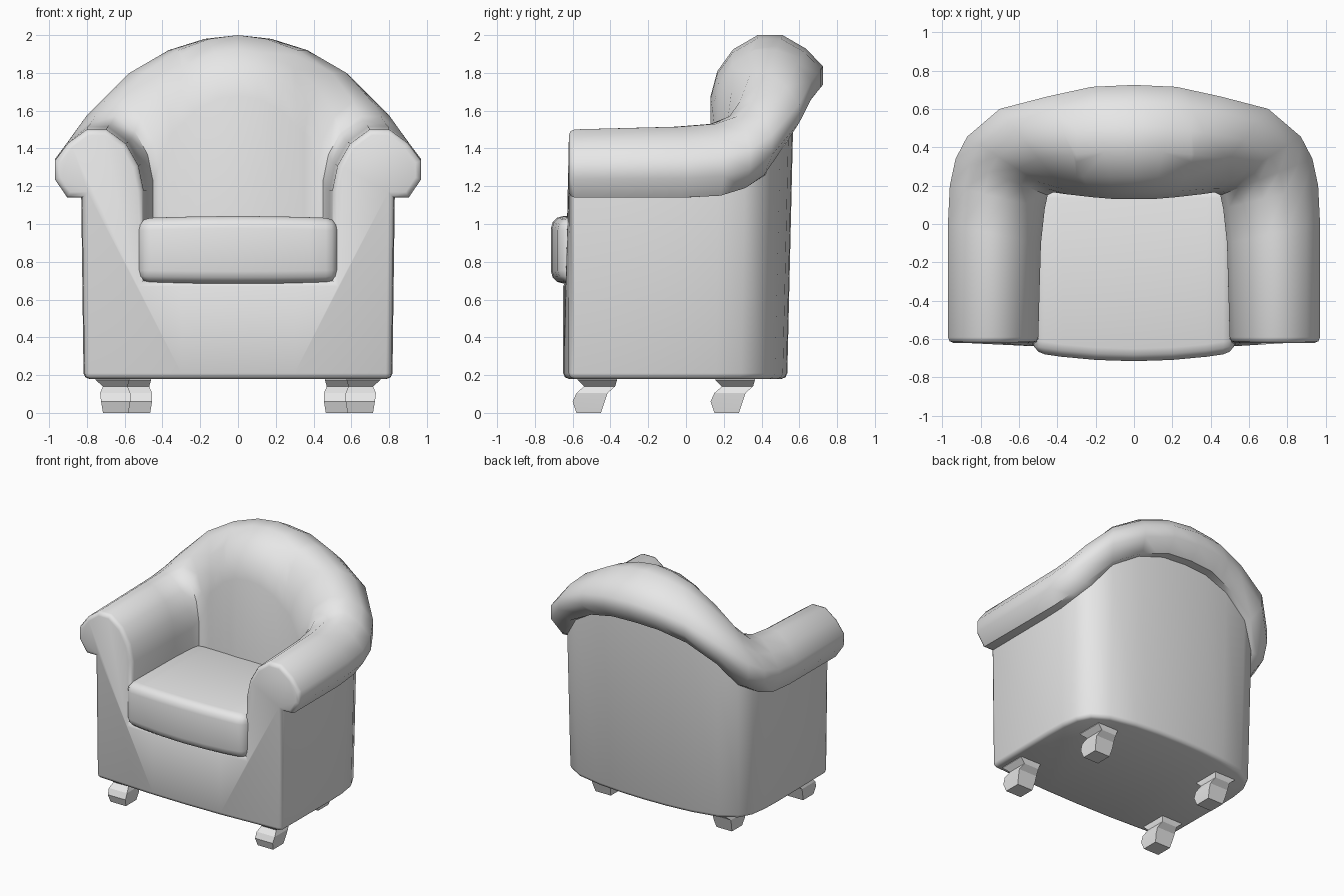
import bpy, bmesh
from mathutils import Vector

cube = bpy.data.objects.get("Cube")
if cube:
    bpy.data.objects.remove(cube, do_unlink=True)

fabric = bpy.data.materials.new("light_grey")
fabric.use_nodes = True
GREY = (0.8, 0.8, 0.8, 1)
fabric.diffuse_color = GREY
fabric.node_tree.nodes["Principled BSDF"].inputs["Base Color"].default_value = GREY


def finish(bm, name, angle):
    """Turn a bmesh into a shaded object with the grey material."""
    bmesh.ops.recalc_face_normals(bm, faces=bm.faces[:])
    mesh = bpy.data.meshes.new(name)
    bm.to_mesh(mesh)
    bm.free()
    mesh.materials.append(fabric)
    obj = bpy.data.objects.new(name, mesh)
    bpy.context.collection.objects.link(obj)
    bpy.ops.object.select_all(action='DESELECT')
    obj.select_set(True)
    bpy.context.view_layer.objects.active = obj
    bpy.ops.object.shade_smooth_by_angle(angle=angle)
    return obj


def loft(bm, rings, closed):
    """Bridge neighbouring rings of vertices with quads."""
    for a, b in zip(rings, rings[1:]):
        n = len(a)
        for i in range(n if closed else n - 1):
            j = (i + 1) % n
            bm.faces.new((a[i], a[j], b[j], b[i]))


def slice_x(bm, positions):
    """Add cross cuts so that a flat side can be bowed."""
    for x in positions:
        bmesh.ops.bisect_plane(bm, geom=bm.verts[:] + bm.edges[:] + bm.faces[:],
                               plane_co=(x, 0, 0), plane_no=(1, 0, 0), dist=0.0001)


# Body: one rolled section swept round the arms and back
DECK, BASE, FRONT = 0.7, 0.18, -0.62
ROLL = [(0, 0.1), (0.06, 0.47), (0.2, 0.79), (0.42, 1), (0.64, 1),
        (0.85, 0.8), (1, 0.54), (1, 0.27), (0.86, 0)]
# Stations: inner point, outer roll point, wall point, top and underside heights
STATIONS = [
    ((0.5, FRONT), (0.97, FRONT), (0.825, FRONT), 1.5, 1.14),
    ((0.485, -0.1), (0.97, 0), (0.83, 0), 1.515, 1.14),
    ((0.465, 0.08), (0.96, 0.2), (0.825, 0.17), 1.53, 1.15),
    ((0.45, 0.15), (0.93, 0.34), (0.805, 0.31), 1.57, 1.19),
    ((0.42, 0.165), (0.87, 0.455), (0.75, 0.42), 1.65, 1.26),
    ((0.35, 0.155), (0.7, 0.6), (0.62, 0.5), 1.8, 1.44),
    ((0.22, 0.14), (0.45, 0.665), (0.41, 0.545), 1.92, 1.57),
    ((0.1, 0.13), (0.22, 0.715), (0.2, 0.565), 1.98, 1.63),
    ((0, 0.13), (0, 0.725), (0, 0.57), 2.0, 1.64),
]


def section(inner, outer, wall, top, under):
    a, b = Vector(inner), Vector(outer)
    pts = [(*a, DECK)]
    for u, v in ROLL:
        pts.append((*a.lerp(b, u), under + (top - under) * v))
    pts.append((*wall, under))
    taper = 0.94 if wall[1] > 0 else 1
    pts.append((wall[0] * 0.985, wall[1] * taper, BASE))
    return pts


half = [section(*s) for s in STATIONS]
other = [[(-x, y, z) for x, y, z in ring] for ring in reversed(half[:-1])]
bm = bmesh.new()
rings = [[bm.verts.new(p) for p in ring] for ring in half + other]
loft(bm, rings, False)
bm.faces.new(rings[0] + rings[-1][::-1])
bm.faces.new([r[0] for r in rings])
bm.faces.new([r[-1] for r in rings])
bmesh.ops.recalc_face_normals(bm, faces=bm.faces[:])
slice_x(bm, (-0.3, 0, 0.3))

# Soft edges round the front and the bottom
edges = []
for e in bm.edges:
    at_front = all(v.co.y < FRONT + 0.001 for v in e.verts)
    at_base = all(v.co.z < BASE + 0.001 for v in e.verts)
    if (at_front or at_base) and e.calc_face_angle(0) > 0.8:
        edges.append(e)
bmesh.ops.bevel(bm, geom=edges, offset=0.03, segments=2, profile=0.5,
                affect='EDGES', clamp_overlap=True)
# Bow the front apron outwards
for v in bm.verts:
    if v.co.y < FRONT + 0.05 and v.co.z < 0.8:
        v.co.y -= 0.03 * max(0, 1 - (v.co.x / 0.8) ** 2)
finish(bm, "armchair_body", 0.85)

# Seat cushion: bowed box with rounded edges
bm = bmesh.new()
bmesh.ops.create_cube(bm, size=1)
for v in bm.verts:
    v.co.x *= 1.06
    v.co.y = -0.67 if v.co.y < 0 else 0.2
    v.co.z = 0.69 if v.co.z < 0 else 1.03
slice_x(bm, (-0.38, -0.2, 0, 0.2, 0.38))
for v in bm.verts:
    bow = 1 - (v.co.x / 0.53) ** 2
    if v.co.y < 0:
        v.co.y -= 0.045 * bow
    v.co.z += 0.012 * bow if v.co.z > 0.9 else -0.005 * bow
edges = [e for e in bm.edges if e.calc_face_angle(0) > 1]
bmesh.ops.bevel(bm, geom=edges, offset=0.065, segments=3, profile=0.5,
                affect='EDGES', clamp_overlap=True)
finish(bm, "seat_cushion", 0.85)

# Legs: faceted, curved blocks; each row is z, x range, y range from the foot centre
LEG = [
    (0.0, -0.065, 0.07, -0.065, 0.065),
    (0.06, -0.075, 0.08, -0.085, 0.085),
    (0.105, -0.075, 0.085, -0.065, 0.1),
    (0.14, -0.06, 0.07, -0.025, 0.14),
    (0.175, -0.07, 0.11, -0.06, 0.15),
    (0.2, -0.07, 0.11, -0.06, 0.15),
]
for end, cx, cy in (("front", 0.645, -0.515), ("back", 0.53, 0.215)):
    for side, s in (("left", 1), ("right", -1)):
        bm = bmesh.new()
        rings = []
        for z, x0, x1, y0, y1 in LEG:
            corners = ((x0, y0), (x1, y0), (x1, y1), (x0, y1))
            rings.append([bm.verts.new((s * (cx + x), cy + y, z)) for x, y in corners])
        loft(bm, rings, True)
        bm.faces.new(rings[0])
        bm.faces.new(rings[-1])
        finish(bm, f"{end}_{side}_leg", 0.3)
